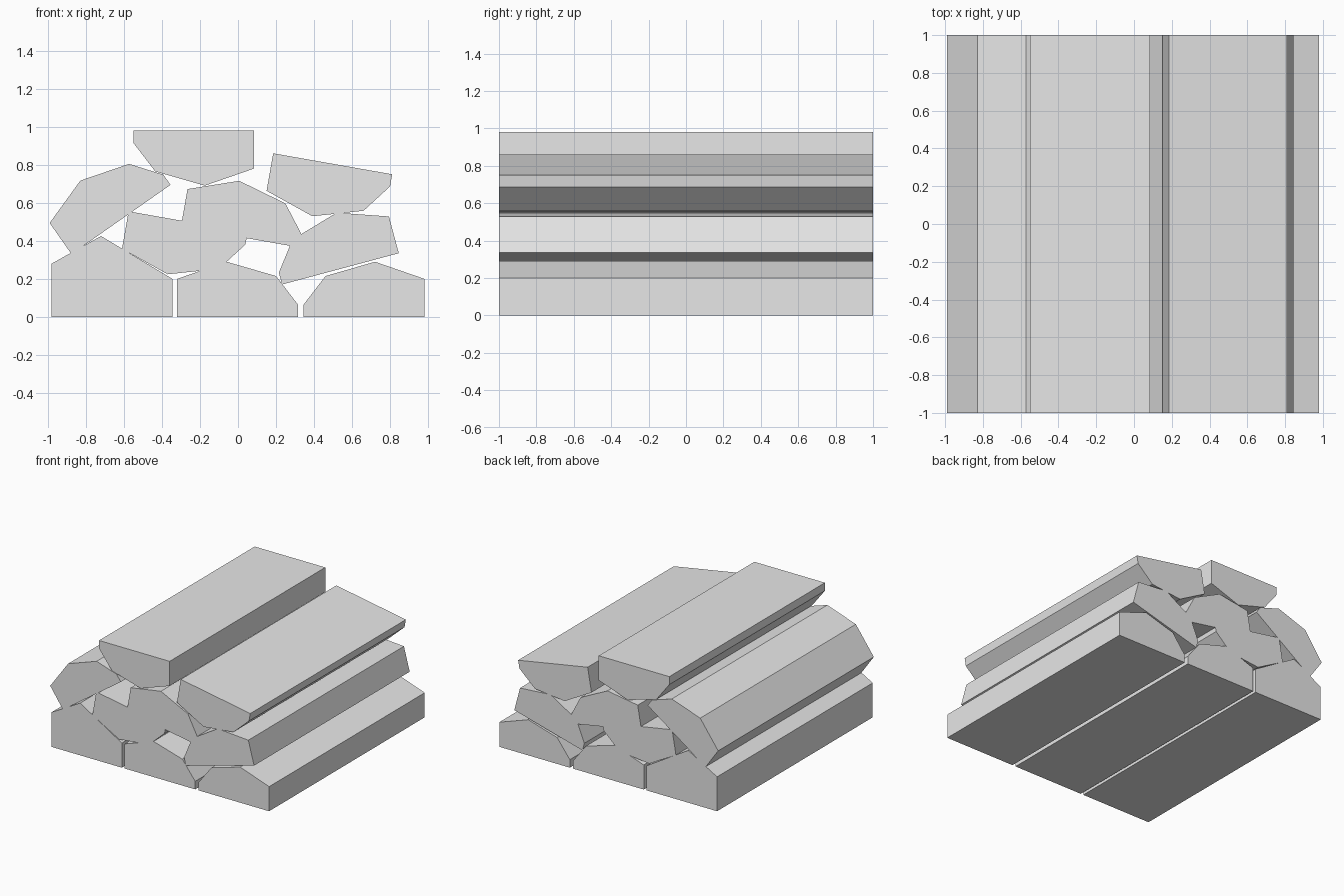
import bpy
import bmesh
from math import radians
from mathutils import Matrix, Vector

cube = bpy.data.objects.get("Cube")
if cube:
    bpy.data.objects.remove(cube, do_unlink=True)

# Single pale grey for the whole stack
grey = bpy.data.materials.new("pale_grey")
grey.use_nodes = True
grey.diffuse_color = (0.8, 0.8, 0.8, 1)
grey.node_tree.nodes["Principled BSDF"].inputs["Base Color"].default_value = (0.8, 0.8, 0.8, 1)

HALF_LENGTH = 1.0

# Split-log cross-section, measured from the corner under its tall side
LOG = [(0, 0), (0, 0.2), (0.26, 0.29), (0.52, 0.215), (0.635, 0.065), (0.635, 0)]
TALL_LOG = [(0, 0), (0, 0.28), (0.26, 0.425), (0.635, 0.2), (0.635, 0)]


def add_log(name, profile, corner, angle=0, flip_x=1, flip_z=1):
    """Extrude a cross-section along y after flipping, turning and placing it."""
    turn = Matrix.Rotation(radians(angle), 2)
    points = [turn @ Vector((x * flip_x, z * flip_z)) + Vector(corner) for x, z in profile]
    bm = bmesh.new()
    face = bm.faces.new([bm.verts.new((p.x, -HALF_LENGTH, p.y)) for p in points])
    ext = bmesh.ops.extrude_face_region(bm, geom=[face], use_keep_orig=True)
    moved = [v for v in ext["geom"] if isinstance(v, bmesh.types.BMVert)]
    bmesh.ops.translate(bm, verts=moved, vec=(0, 2 * HALF_LENGTH, 0))
    bmesh.ops.recalc_face_normals(bm, faces=bm.faces)
    mesh = bpy.data.meshes.new(name)
    bm.to_mesh(mesh)
    bm.free()
    mesh.materials.append(grey)
    bpy.context.collection.objects.link(bpy.data.objects.new(name, mesh))


# Bottom row, flat sides down
add_log("bottom_log_right", TALL_LOG, (-0.98, 0))
add_log("bottom_log_middle", LOG, (-0.32, 0))
add_log("bottom_log_left", LOG, (0.98, 0), flip_x=-1)

# Middle row, tilted and wedged together
add_log("middle_log_right", LOG, (-0.575, 0.555), angle=-10, flip_z=-1)
add_log("middle_log_centre", LOG, (-0.3, 0.475), angle=-10)
add_log("middle_log_left", LOG, (0.845, 0.335), angle=15, flip_x=-1)

# Top row
add_log("top_log_right", LOG, (-0.875, 0.33), angle=35)
add_log("top_log_centre", LOG, (0.085, 0.98), flip_x=-1, flip_z=-1)
add_log("top_log_left", LOG, (0.185, 0.86), angle=-10, flip_z=-1)
